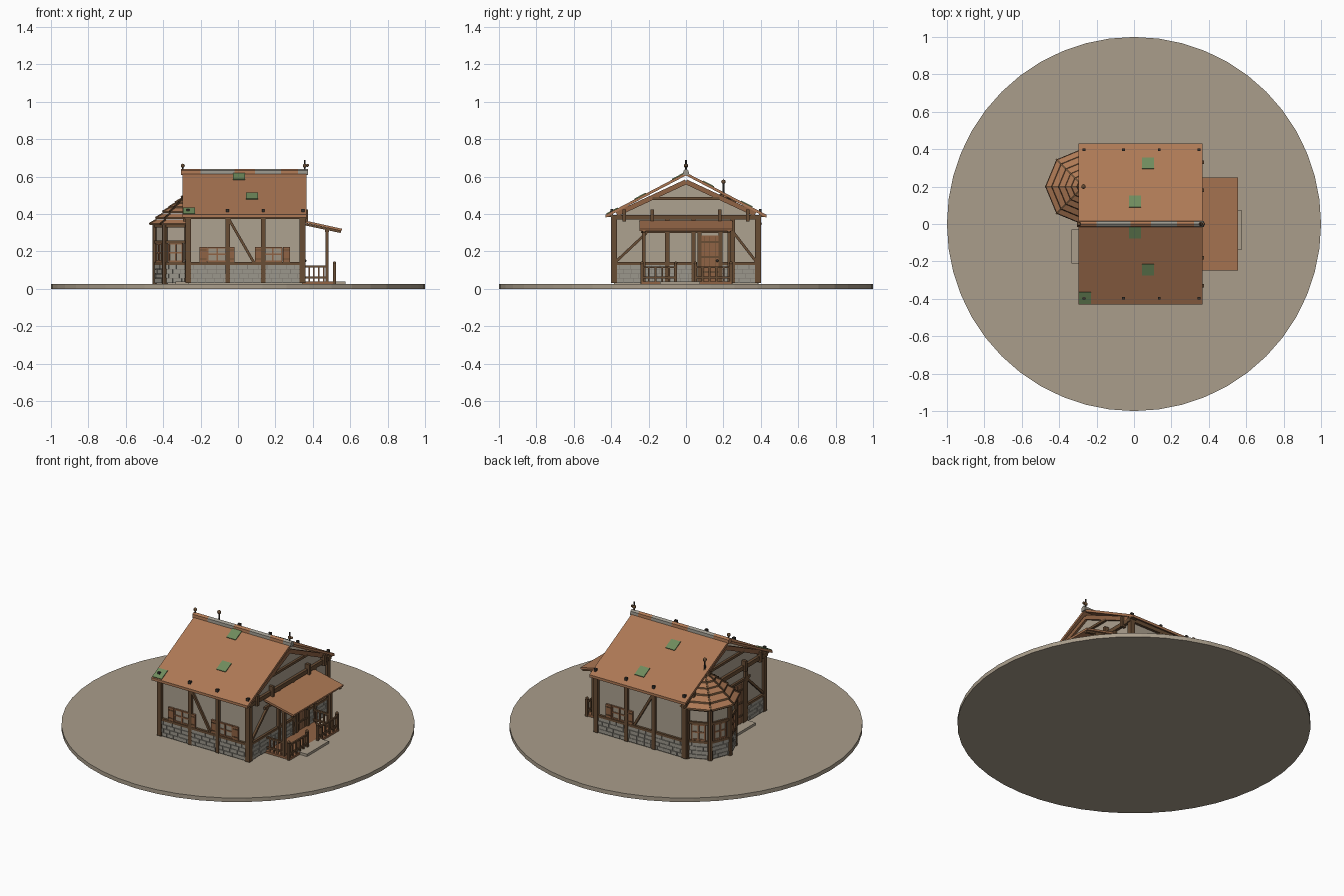
import bpy, bmesh, math, random
from mathutils import Vector, Matrix

if "Cube" in bpy.data.objects:
    bpy.data.objects.remove(bpy.data.objects["Cube"])
random.seed(4)

COLOURS = {
    "earth": (.40, .34, .26), "plaster": (.42, .36, .28), "roof_tile": (.42, .19, .09),
    "dark_timber": (.14, .075, .035), "warm_wood": (.28, .125, .058), "stone": (.33, .31, .265),
    "dark_stone": (.21, .195, .165), "moss": (.16, .26, .11), "glass": (.34, .29, .22), "iron": (.04, .034, .028)}
MATS = {}
for name, rgb in COLOURS.items():
    m = bpy.data.materials.new(name)
    m.use_nodes = True
    m.diffuse_color = (*rgb, 1)
    m.node_tree.nodes["Principled BSDF"].inputs["Base Color"].default_value = (*rgb, 1)
    MATS[name] = m

X, Y, Z = Vector((1, 0, 0)), Vector((0, 1, 0)), Vector((0, 0, 1))
parts = {}


def part(name, mat):
    return parts.setdefault((name, mat), bmesh.new())


def frame(o, a, b, c):
    m = Matrix((a, b, c)).transposed().to_4x4()
    m.translation = o
    return m


def block(name, mat, lo, hi, space=Matrix()):
    lo, hi = Vector(lo), Vector(hi)
    m = space @ Matrix.Translation((lo + hi) / 2) @ Matrix.Diagonal((*(hi - lo), 1))
    bmesh.ops.create_cube(part(name, mat), size=1, matrix=m)


def beam(name, mat, a, b, w, d, side):
    # Bar from a to b, w wide along side and d thick
    a, b = Vector(a), Vector(b)
    u = (b - a).normalized()
    s = (side - u * side.dot(u)).normalized()
    L = (b - a).length
    block(name, mat, (-L / 2, -w / 2, -d / 2), (L / 2, w / 2, d / 2), frame((a + b) / 2, u, s, u.cross(s)))


def cone(name, mat, at, r1, r2, z0, z1, n=8):
    bmesh.ops.create_cone(part(name, mat), cap_ends=True, segments=n, radius1=r1, radius2=r2, depth=z1 - z0,
                          matrix=Matrix.Translation((at[0], at[1], (z0 + z1) / 2)))


def ball(name, mat, at, r):
    bmesh.ops.create_uvsphere(part(name, mat), u_segments=10, v_segments=6, radius=r, matrix=Matrix.Translation(at))


def prism(name, mat, profile, x0, x1):
    bm = part(name, mat)
    f = bm.faces.new([bm.verts.new((x0, y, z)) for y, z in profile])
    ext = bmesh.ops.extrude_face_region(bm, geom=[f])["geom"]
    bmesh.ops.translate(bm, verts=[v for v in ext if isinstance(v, bmesh.types.BMVert)], vec=(x1 - x0, 0, 0))


# Each wall is a space: first axis along the wall, second outward, third up
XL, XR, YW = -.265, .345, .385
front = frame(Vector((0, -YW, 0)), X, -Y, Z)
back = frame(Vector((0, YW, 0)), X, Y, Z)
porch_end = frame(Vector((XR, 0, 0)), Y, X, Z)
far_end = frame(Vector((XL, 0, 0)), Y, -X, Z)
TC = Vector((-.27, .2, 0))


def bricks(wall, u0, u1):
    # Four staggered courses with dark joints behind
    block("stone_backing", "dark_stone", (u0, -.01, .03), (u1, .006, .135), wall)
    for row in range(4):
        z, u = .032 + row * .025, u0
        step = .028 if row % 2 else .05
        while u < u1 - .006:
            e = min(u + step, u1)
            block("stone_blocks", "stone", (u + .001, 0, z), (e - .002, random.uniform(.009, .012), z + .022), wall)
            u, step = e, random.uniform(.042, .062)


def brace(wall, a, b):
    beam("wall_braces", "dark_timber", wall @ Vector((a[0], .004, a[1])), wall @ Vector((b[0], .004, b[1])),
         .016, .014, wall.to_3x3() @ Y)


def window(wall, u, z0, z1, half, shutters=True):
    block("window_glass", "glass", (u - half, -.002, z0), (u + half, .005, z1), wall)
    for k in (-half, 0, half):
        block("window_frames", "warm_wood", (u + k - .004, 0, z0), (u + k + .004, .011, z1), wall)
    for z in (z0, (z0 + z1) / 2, z1):
        block("window_frames", "warm_wood", (u - half, 0, z - .004), (u + half, .010, z + .004), wall)
    for s in (-1, 1) if shutters else ():
        c = u + s * (half + .024)
        block("shutters", "warm_wood", (c - .019, 0, z0 - .004), (c + .019, .012, z1 + .004), wall)
        for z in (z0 + .012, z1 - .012):
            block("shutter_battens", "dark_timber", (c - .017, .01, z - .003), (c + .017, .015, z + .003), wall)


def door(wall, u, half):
    block("door", "warm_wood", (u - half, 0, .035), (u + half, .008, .285), wall)
    for k in (-half, half):
        block("door_frame", "dark_timber", (u + k - .01, 0, .03), (u + k + .01, .016, .3), wall)
    for i in (-1, 0, 1):
        block("door_planks", "dark_timber", (u + i * half / 2 - .0015, .006, .04), (u + i * half / 2 + .0015, .01, .28), wall)
    for z in (.09, .17, .25):
        block("door_rails", "dark_timber", (u - half, .007, z - .005), (u + half, .013, z + .005), wall)
    ball("door_knob", "iron", wall @ Vector((u + half * .7, .014, .15)), .007)


# Ground disc and house body
cone("ground", "earth", (0, 0), 1, 1, 0, .025, 48)
prism("house_walls", "plaster", [(-YW, .02), (YW, .02), (YW, .39), (0, .568), (-YW, .39)], XL, XR)

# Long walls
POSTS = (-.267, -.055, .135, .347)
for wall, sgn in ((front, -1), (back, 1)):
    bricks(wall, XL, XR)
    for x in POSTS:
        block("wall_posts", "dark_timber", (x - .012, -.015, .03), (x + .012, .015, .39), wall)
        block("roof_pegs", "iron", (x - .008, .004, .40), (x + .008, .018, .428), wall)
    block("sill_beams", "dark_timber", (-.28, -.01, .128), (.36, .014, .143), wall)
    block("wall_plates", "dark_timber", (-.285, -.015, .372), (.365, .016, .395), wall)
    brace(wall, (-.05, .375), (.085, .14))
    window(wall, .185, .147, .22, .05)
window(front, -.112, .147, .22, .05)

# Gable ends
for wall, end in ((porch_end, XR), (far_end, XL)):
    spans = ((-YW, .06), (.19, YW)) if wall is porch_end else ((-YW, -.18), (-.06, .03))
    for u0, u1 in spans:
        bricks(wall, u0, u1)
        block("sill_beams", "dark_timber", (u0, -.01, .128), (u1, .014, .143), wall)
    for u in (-.39, -.1 if wall is porch_end else -.2, .04, .25, .39):
        block("wall_posts", "dark_timber", (u - .011, -.015, .03), (u + .011, .015, .39), wall)
    block("tie_beams", "dark_timber", (-.40, -.01, .37), (.40, .017, .395), wall)
    block("mid_rails", "dark_timber", (-.24, -.01, .298), (.25, .013, .312), wall)
    block("collar_beams", "dark_timber", (-.18, -.01, .475), (.18, .014, .49), wall)
    brace(wall, (-.375, .145), (-.21, .30))
    if wall is porch_end:
        brace(wall, (.375, .145), (.255, .30))
    for s in (-1, 1):
        beam("gable_rafters", "warm_wood", wall @ Vector((0, .004, .572)), wall @ Vector((s * .37, .004, .40)),
             .02, .026, wall.to_3x3() @ Y)
        for u in (.18, .33):
            block("beam_stubs", "dark_timber", (s * u - .009, 0, .36), (s * u + .009, .028, .425), wall)
        block("purlin_ends", "dark_timber", (s * .405 - .014, -.02, .385), (s * .405 + .014, .02, .402), wall)
door(porch_end, .128, .056)
door(far_end, -.12, .055)

# Main roof: two thin slopes, ridge tiles and moss
EAVE, RIDGE, SLOPE = .43, .622, .525
for s in (-1, 1):
    prism("main_roof", "roof_tile", [(0, RIDGE), (s * EAVE, RIDGE - SLOPE * EAVE),
          (s * EAVE, RIDGE - SLOPE * EAVE - .016), (0, RIDGE - .016)], -.297, .367)
edges = (-.305, -.2, -.02, .09, .23, .32, .375)
for i, (a, b) in enumerate(zip(edges, edges[1:])):
    prism("ridge_tiles", "stone" if i % 2 else "roof_tile",
          [(-.016, .608), (-.014, .632), (0, .641), (.014, .632), (.016, .608)], a, b)
for x, y in ((.075, .325), (.005, .12), (.005, -.045), (.075, -.245), (-.262, -.395)):
    s = math.copysign(1, y)
    pts = [(x, y + k, RIDGE + .002 - SLOPE * s * (y + k)) for k in (-.03, .03)]
    beam("moss_patches", "moss", pts[0], pts[1], .064, .006, X)

# Ridge finials
for x, top in ((.357, .69), (-.295, .655)):
    cone("finial_rods", "iron", (x, 0), .005, .004, .62, top)
    ball("finial_balls", "dark_timber", (x, 0, .658), .011)
ball("finial_balls", "dark_timber", (.372, 0, .66), .008)

# Corner turret
cone("turret_walls", "plaster", TC, .17, .17, .02, .345)
for k in range(8):
    ang = math.radians(45 * k)
    p = TC + .172 * Vector((math.cos(ang), math.sin(ang), 0))
    if 2 <= k <= 6:
        cone("turret_posts", "dark_timber", p, .016, .016, .025, .345, 8)
    if 2 <= k <= 5:
        ang += math.radians(22.5)
        n = Vector((math.cos(ang), math.sin(ang), 0))
        wall = frame(TC + n * .157, Z.cross(n), n, Z)
        bricks(wall, -.065, .065)
        for z in (.135, .25, .335):
            block("turret_rails", "dark_timber", (-.065, -.005, z - .008), (.065, .012, z + .008), wall)
        window(wall, 0, .147, .24, .038, False)

# Stepped turret roof with ribs and finial
tiers = ((.205, .34), (.172, .372), (.135, .405), (.1, .43), (.067, .455), (.036, .482))
for i, (r, z) in enumerate(tiers):
    cone("turret_roof_edges", "dark_timber", TC, r, r - .004, z, z + .009)
    cone("turret_roof_tiers", "roof_tile", TC, r - .004, max(r - .042, .006), z + .009, z + .03)
    for k in range(8):
        d = Vector((math.cos(math.pi * k / 4), math.sin(math.pi * k / 4), 0))
        beam("turret_ribs", "dark_timber", TC + d * r + Z * (z + .008), TC + d * max(r - .04, .002) + Z * (z + .031),
             .009, .008, Z.cross(d))
cone("turret_finial", "iron", TC, .006, .005, .49, .57)
ball("turret_finial_ball", "dark_timber", TC + Z * .572, .012)

# Porch deck, roof and posts
block("porch_deck", "warm_wood", (.345, -.235, .02), (.525, .24, .038))
beam("porch_roof", "roof_tile", (.352, 0, .36), (.555, 0, .315), .495, .012, Y)
block("porch_beam", "dark_timber", (.465, -.235, .305), (.487, .24, .322))
for y in (-.225, .23):
    block("porch_posts", "dark_timber", (.467, y - .009, .03), (.485, y + .009, .31))
    beam("porch_rafters", "dark_timber", (.35, y, .347), (.55, y, .304), .016, .012, Y)
    for z in (.06, .12):
        block("porch_rails", "dark_timber", (.36, y - .006, z - .005), (.476, y + .006, z + .005))
    for i in range(4):
        block("porch_balusters", "warm_wood", (.376 + i * .026, y - .004, .035), (.384 + i * .026, y + .004, .12))

# Front railing on each side of the steps
for a, b in ((-.235, -.055), (.05, .24)):
    for y in (a, b):
        block("newel_posts", "dark_timber", (.508, y - .008, .025), (.524, y + .008, .132))
        ball("newel_balls", "dark_timber", (.516, y, .137), .009)
    for z in (.06, .115):
        block("porch_rails", "dark_timber", (.511, a, z - .005), (.521, b, z + .005))
    for i in range(1, 5):
        y = a + (b - a) * i / 5
        block("porch_balusters", "dark_timber", (.511, y - .005, .035), (.521, y + .005, .115))

# Door steps
block("porch_step", "earth", (.5, -.14, .02), (.575, .075, .04))
block("far_step", "earth", (-.335, -.21, .02), (-.265, -.03, .04))

for (name, mat), bm in parts.items():
    bmesh.ops.recalc_face_normals(bm, faces=bm.faces)
    mesh = bpy.data.meshes.new(name)
    bm.to_mesh(mesh)
    bm.free()
    mesh.materials.append(MATS[mat])
    bpy.context.collection.objects.link(bpy.data.objects.new(name, mesh))
